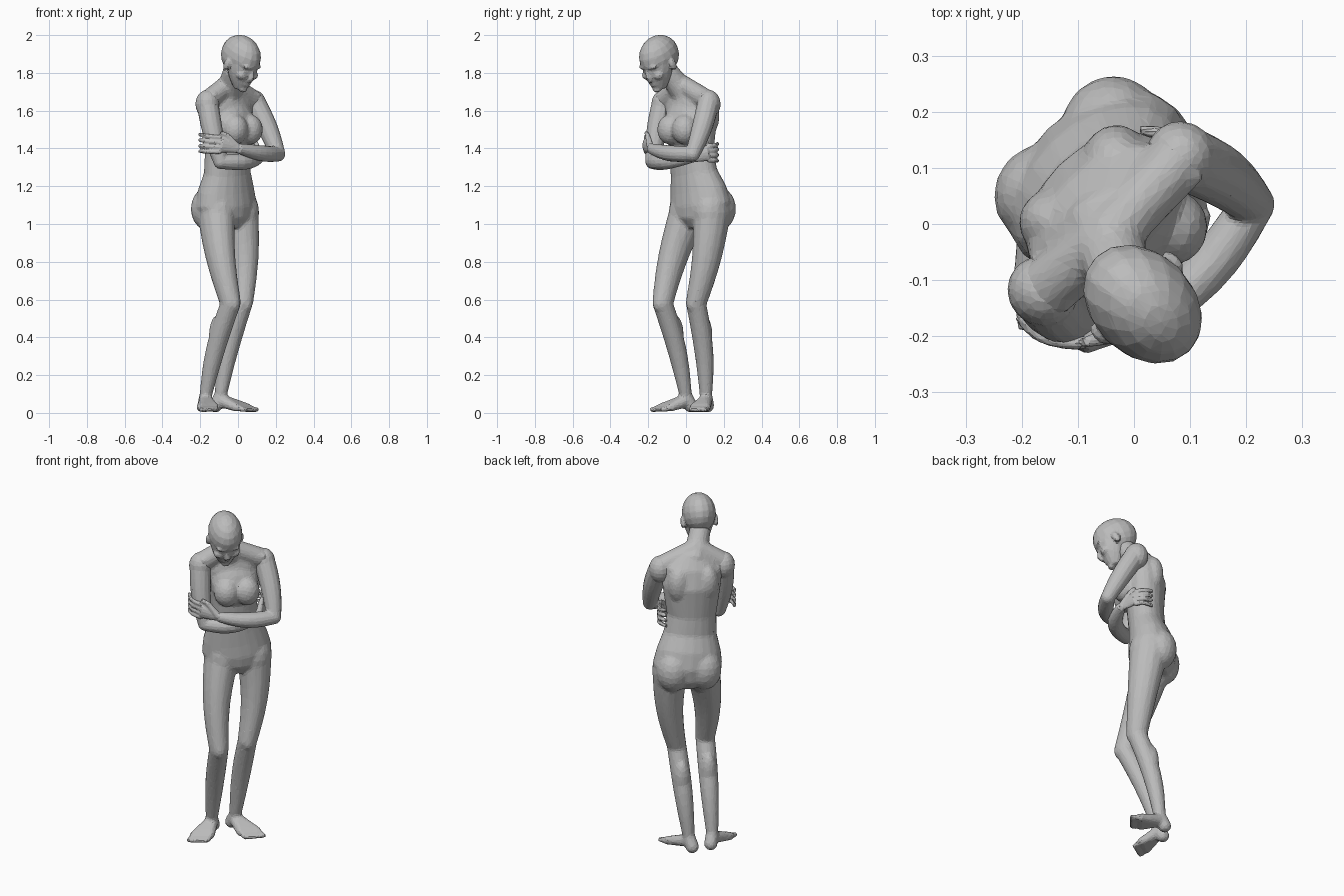
import bpy, bmesh, math
from mathutils import Vector, Matrix

cube = bpy.data.objects.get("Cube")
if cube:
    bpy.data.objects.remove(cube)

GREY = (.5, .5, .5, 1)
stone = bpy.data.materials.new("stone_grey")
stone.use_nodes = True
stone.diffuse_color = GREY
stone.node_tree.nodes["Principled BSDF"].inputs["Base Color"].default_value = GREY


def point(side, forward, height):
    """Figure space: towards its left, towards its front, up."""
    return Vector((side, -forward, height))


def loft(bm, centres, radii, sides=14):
    """Skin a row of ellipses set square to the path through the centres."""
    first = centres[1] - centres[0]
    upright = abs(first.normalized().z) > .7
    axis = Vector((1, 0, 0)) if upright else Vector((0, 0, 1))
    last = len(centres) - 1
    loops = []
    for i, (centre, (wide, deep)) in enumerate(zip(centres, radii)):
        along = (centres[min(i + 1, last)] - centres[max(i - 1, 0)]).normalized()
        axis = (axis - along * axis.dot(along)).normalized()
        across = along.cross(axis)
        angles = [math.tau * k / sides for k in range(sides)]
        loops.append([bm.verts.new(centre + axis * wide * math.cos(a) + across * deep * math.sin(a))
                      for a in angles])
    for low, high in zip(loops, loops[1:]):
        for k in range(sides):
            j = (k + 1) % sides
            bm.faces.new((low[k], low[j], high[j], high[k]))
    bm.faces.new(loops[0][::-1])
    bm.faces.new(loops[-1])


def limb(bm, start, end, r_start, r_end, swell=0, bow=Vector(), deep=1):
    """Tapering limb that may swell and bow in the middle."""
    centres, radii = [], []
    steps = 8
    for i in range(steps + 1):
        t = i / steps
        bulge = math.sin(math.pi * t)
        radius = r_start + (r_end - r_start) * t + swell * bulge
        centres.append(start.lerp(end, t) + bow * bulge)
        radii.append((radius, radius * deep))
    loft(bm, centres, radii)


def ball(bm, centre, radii, tilt=0):
    matrix = (Matrix.Translation(centre) @ Matrix.Rotation(math.radians(tilt), 4, 'X')
              @ Matrix.Diagonal((*radii, 1)))
    bmesh.ops.create_uvsphere(bm, u_segments=16, v_segments=10, radius=1, matrix=matrix)


def finish(bm, name, voxel, smooth, keep):
    """Fuse the masses, soften the joins and cut the skin to coarse flat facets."""
    bmesh.ops.recalc_face_normals(bm, faces=bm.faces)
    bm.transform(Matrix.Rotation(math.radians(45), 4, 'Z'))
    mesh = bpy.data.meshes.new(name)
    bm.to_mesh(mesh)
    bm.free()
    mesh.materials.append(stone)
    figure_part = bpy.data.objects.new(name, mesh)
    bpy.context.collection.objects.link(figure_part)
    fuse = figure_part.modifiers.new("fuse", 'REMESH')
    fuse.mode = 'VOXEL'
    fuse.voxel_size = voxel
    soften = figure_part.modifiers.new("soften", 'SMOOTH')
    soften.factor = .5
    soften.iterations = smooth
    facets = figure_part.modifiers.new("facets", 'DECIMATE')
    facets.ratio = keep


# Joints shared between parts
left_shoulder = point(.145, -.025, 1.65)
right_shoulder = point(-.2, -.03, 1.65)
neck_base = point(-.04, -.04, 1.68)
skull = point(-.09, .112, 1.89)

# Torso, from crotch to neck
body = bmesh.new()
torso = [(point(.01, -.1, .98), (.08, .08)),
         (point(.01, -.1, 1.03), (.16, .12)),
         (point(.01, -.1, 1.1), (.19, .13)),
         (point(0, -.09, 1.18), (.175, .12)),
         (point(-.01, -.07, 1.27), (.145, .1)),
         (point(-.02, -.06, 1.38), (.135, .1)),
         (point(-.02, -.06, 1.55), (.16, .11)),
         (point(-.03, -.05, 1.64), (.16, .09)),
         (point(-.04, -.03, 1.72), (.09, .055))]
loft(body, *zip(*torso), sides=20)
ball(body, point(-.02, .0, 1.54), (.13, .075, .13), tilt=-15)            # rib cage
for s in (-1, 1):
    ball(body, point(s * .085 + .01, -.15, 1.08), (.093, .09, .115))   # buttocks
    ball(body, point(s * .055 - .015, .05, 1.5), (.07, .068, .08))     # chest
    ball(body, point(s * .08 - .02, -.11, 1.57), (.06, .055, .1))      # shoulder blades
for shoulder in (left_shoulder, right_shoulder):
    limb(body, point(-.055, -.015, 1.745), shoulder, .05, .056)        # shoulder slopes
    front = point(0, .04, .03)
    limb(body, neck_base + front, shoulder + front, .014, .018)        # collar bones
limb(body, neck_base, skull - point(0, .05, .07), .075, .058, swell=-.005)

# Legs, each one turned out at the foot
legs = ((-1, point(-.115, .06, .58), point(-.122, -.12, .09), point(-.11, -.145, .038), point(-.235, .025, .014)),
        (1, point(.055, -.02, .58), point(.01, -.14, .09), point(-.005, -.165, .038), point(.105, .03, .014)))
for s, knee, ankle, heel, toe in legs:
    hip = point(s * .088 + .015, -.09, 1.06)
    limb(body, hip, knee, .096, .053, bow=point(s * .02, 0, 0), deep=1.1)
    ball(body, hip, (.097, .11, .14))
    ball(body, knee, (.053, .055, .055))
    limb(body, knee, ankle, .053, .033, swell=.008, bow=point(0, -.02, 0))
    ball(body, knee + point(0, .03, 0), (.034, .028, .045))            # kneecap
    ball(body, knee.lerp(ankle, .35) - point(0, .035, 0), (.047, .042, .11))  # calf
    limb(body, ankle, heel, .034, .037)
    ball(body, heel, (.037, .037, .037))
    # Five rays fan from the ankle to the toes
    length = toe - heel
    length.z = 0
    stride = length.normalized()
    outward = stride.cross(Vector((0, 0, 1))) * s
    instep = ankle - point(0, 0, .025)
    for k in range(5):
        tip = toe + outward * (k - 2) * .022 - stride * k * .01
        knuckle = tip - stride * .05 + point(0, 0, .012)
        limb(body, instep, knuckle, .036, .022)
        limb(body, knuckle, tip, .016, .013 if k else .015)
finish(body, "body", .009, 7, .13)


def arm(name, s, shoulder, elbow, wrist, knuckles, tips, bow):
    """Arm folded across the front; s is the side that the hand holds."""
    bm = bmesh.new()
    outward = point(s * .02, 0, 0)
    ball(bm, shoulder - point(0, 0, .015), (.062, .065, .075))
    limb(bm, shoulder, elbow, .058, .039, swell=.006, bow=-outward / 2)
    ball(bm, elbow, (.039, .039, .039))
    limb(bm, elbow, wrist, .039, .027, swell=.009, bow=bow)
    limb(bm, wrist, knuckles, .026, .042, deep=.5)
    for k in range(4):
        rise = point(0, 0, (k - 1.5) * .025)
        limb(bm, knuckles + rise, tips + rise * 1.2, .013, .01, bow=outward)
    thumb = wrist.lerp(knuckles, .6) + point(0, 0, .055)
    limb(bm, wrist, thumb, .02, .014)
    limb(bm, thumb, thumb + (knuckles - wrist) * .4 + point(0, 0, .01), .014, .01)
    finish(bm, name, .006, 3, .12)


arm("left_arm", -1, left_shoulder, point(.175, .125, 1.37), point(-.13, .135, 1.4),
    point(-.215, .085, 1.42), point(-.26, -.03, 1.43), bow=point(0, .02, -.01))
arm("right_arm", 1, right_shoulder, point(-.19, .06, 1.33), point(.1, .06, 1.35),
    point(.145, -.02, 1.375), point(.125, -.11, 1.38), bow=point(0, .045, -.01))

# Head bowed forward
head = bmesh.new()
ball(head, skull, (.092, .123, .109), tilt=28)
chin = skull + point(0, -.005, -.175)
limb(head, skull + point(0, .015, -.03), chin, .085, .034, swell=.012)
ball(head, chin + point(0, .02, 0), (.026, .022, .018), tilt=35)
ball(head, skull + point(0, .085, -.058), (.065, .02, .016), tilt=35)  # brow
nose_tip = skull + point(0, .078, -.125)
limb(head, skull + point(0, .085, -.06), nose_tip, .011, .016)
limb(head, nose_tip, nose_tip - point(0, .03, .005), .016, .014)
ball(head, nose_tip - point(0, .04, .025), (.026, .016, .01), tilt=35)  # lips
for s in (-1, 1):
    ball(head, skull + point(s * .042, .045, -.1), (.03, .03, .025), tilt=35)  # cheekbones
    ball(head, skull + point(s * .091, -.015, -.045), (.013, .02, .034), tilt=30)  # ears
finish(head, "head", .007, 3, .12)
